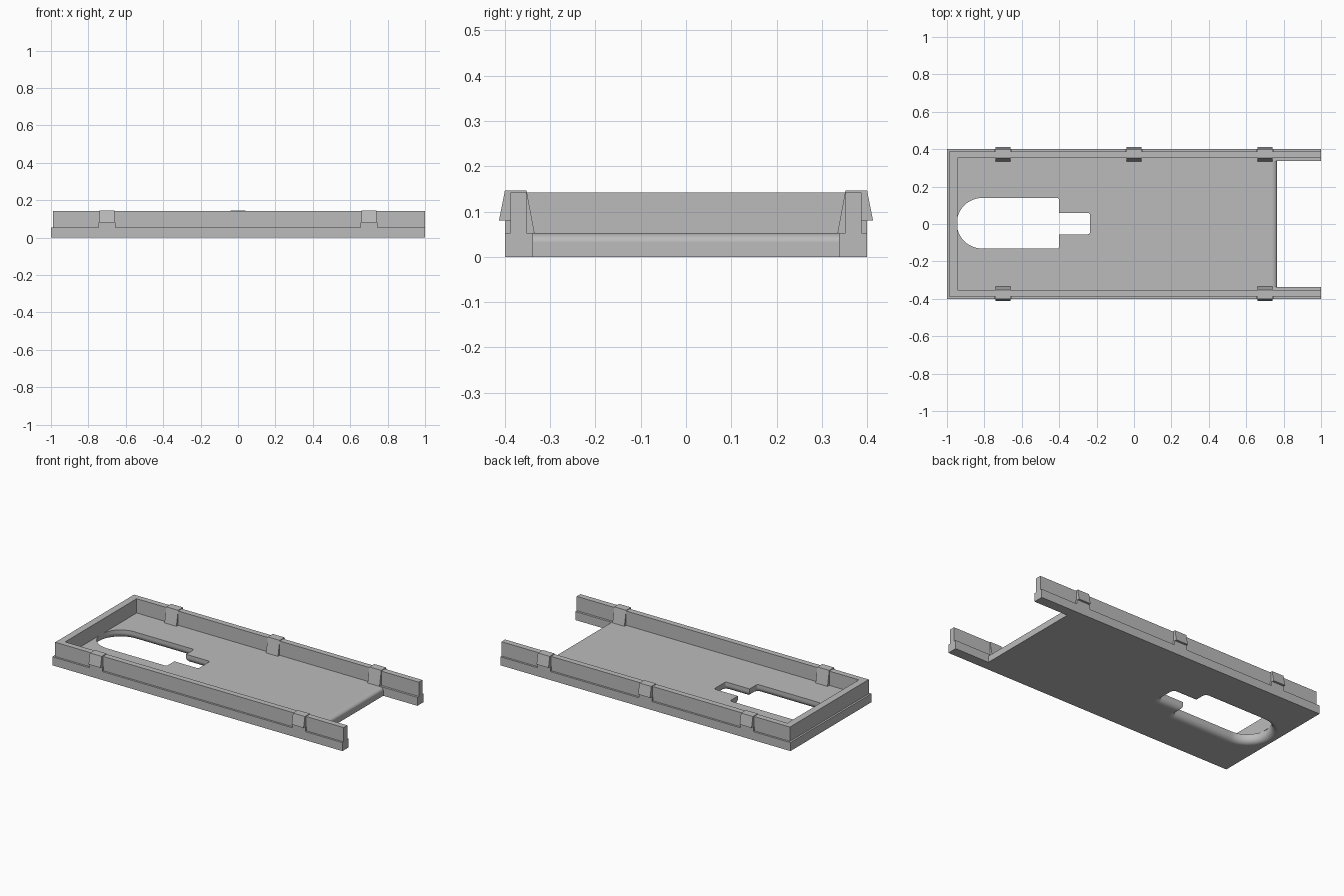
import bpy, bmesh, math

if "Cube" in bpy.data.objects:
    bpy.data.objects.remove(bpy.data.objects["Cube"], do_unlink=True)

grey = bpy.data.materials.new("plain_grey")
grey.use_nodes = True
colour = (0.5, 0.5, 0.5, 1)
grey.diffuse_color = colour
grey.node_tree.nodes["Principled BSDF"].inputs["Base Color"].default_value = colour

FLOOR, TOP = 0.053, 0.142


def loft(name, rings):
    """Join matching rings of points and cap both ends."""
    bm = bmesh.new()
    rows = [[bm.verts.new(p) for p in ring] for ring in rings]
    n = len(rows[0])
    for a, b in zip(rows, rows[1:]):
        for i in range(n):
            j = (i + 1) % n
            bm.faces.new((a[i], a[j], b[j], b[i]))
    bm.faces.new(rows[0])
    bm.faces.new(rows[-1])
    bmesh.ops.recalc_face_normals(bm, faces=bm.faces)
    mesh = bpy.data.meshes.new(name)
    bm.to_mesh(mesh)
    bm.free()
    mesh.materials.append(grey)
    obj = bpy.data.objects.new(name, mesh)
    bpy.context.collection.objects.link(obj)
    return obj


def prism(name, profile, lo, hi, axis):
    """Extrude a 2D profile along x, y or z."""
    place = {"x": lambda p, t: (t, p[0], p[1]),
             "y": lambda p, t: (p[0], t, p[1]),
             "z": lambda p, t: (p[0], p[1], t)}[axis]
    return loft(name, [[place(p, t) for p in profile] for t in (lo, hi)])


def rect(a0, a1, b0, b1):
    return [(a0, b0), (a1, b0), (a1, b1), (a0, b1)]


def rounded(x0, x1, y0, y1, left, right, grow):
    """Rounded rectangle with its own radius at each end."""
    pts = []
    corners = ((x1 - right, y1 - right, right, 0), (x0 + left, y1 - left, left, 1),
               (x0 + left, y0 + left, left, 2), (x1 - right, y0 + right, right, 3))
    for cx, cy, r, quarter in corners:
        for i in range(13):
            a = (quarter + i / 12) * math.pi / 2
            pts.append((cx + (r + grow) * math.cos(a), cy + (r + grow) * math.sin(a)))
    return pts


# Floor plate with a rounded open edge
curve = [(0.735 + 0.03 * math.sin(a), 0.032 + 0.021 * math.cos(a))
         for a in (i * math.pi / 16 for i in range(9))]
floor = prism("floor_plate", [(-1, 0), (-1, FLOOR)] + curve + [(0.765, 0)],
              -0.338, 0.338, "y")


# Stepped opening, flared towards the underside
def cut_slot(name, *shape):
    flare = 0.035
    levels = [(-0.02, flare)]
    for i in range(9):
        a = i * math.pi / 16
        levels.append((flare * (1 - math.cos(a)), flare * (1 - math.sin(a))))
    levels.append((0.1, 0))
    cutter = loft(name, [[(x, y, z) for x, y in rounded(*shape, grow)]
                         for z, grow in levels])
    cutter.hide_render = True
    cutter.hide_set(True)
    cutter.display_type = "WIRE"
    mod = floor.modifiers.new(name, "BOOLEAN")
    mod.operation = "DIFFERENCE"
    mod.solver = "EXACT"
    mod.object = cutter
    bpy.context.view_layer.update()
    bpy.context.view_layer.objects.active = floor
    bpy.ops.object.modifier_apply(modifier=mod.name)
    bpy.data.objects.remove(cutter, do_unlink=True)


cut_slot("wide_slot_cutter", -0.947, -0.4, -0.131, 0.139, 0.1349, 0.012)
cut_slot("narrow_slot_cutter", -0.6, -0.235, -0.055, 0.06, 0.012, 0.012)

bpy.ops.object.select_all(action="DESELECT")
floor.select_set(True)
bpy.context.view_layer.objects.active = floor
bpy.ops.object.shade_smooth_by_angle(angle=math.radians(30))
weighted = floor.modifiers.new("even_shading", "WEIGHTED_NORMAL")
weighted.keep_sharp = True

# Upper wall around three sides
wall = [(1, -0.388), (-0.988, -0.388), (-0.988, 0.388), (1, 0.388),
        (1, 0.352), (-0.945, 0.352), (-0.945, -0.352), (1, -0.352)]
prism("upper_wall", wall, FLOOR, TOP, "z")

# Side rails and snap clips, mirrored front to back
hook = [(0.333, 0.045), (0.352, 0.146), (0.4, 0.146), (0.413, 0.08),
        (0.388, 0.08), (0.388, 0.045)]
pad = rect(0.38, 0.4, 0.045, 0.08)
rail = rect(0.338, 0.4, 0, FLOOR)
for side, sign, places in (("front", -1, (-0.7, 0.7)), ("back", 1, (-0.7, 0, 0.7))):
    def flip(profile):
        return [(sign * y, z) for y, z in profile]
    prism(side + "_rail", flip(rail), -1, 1, "x")
    for number, x in enumerate(places, 1):
        prism(f"{side}_clip_{number}", flip(hook), x - 0.041, x + 0.041, "x")
        prism(f"{side}_clip_pad_{number}", flip(pad), x - 0.045, x + 0.045, "x")
